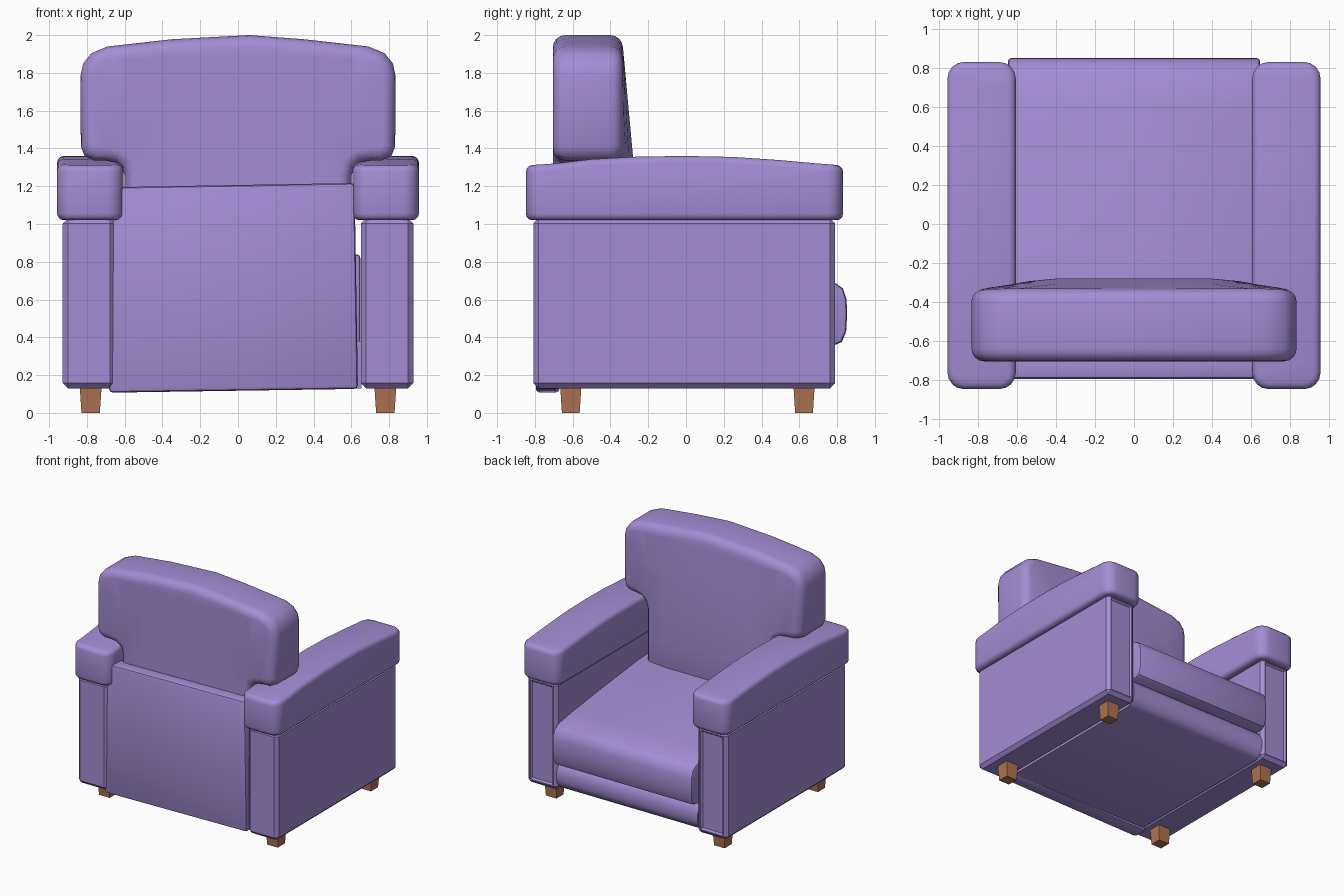
import bpy, bmesh, math
from mathutils import Vector

if "Cube" in bpy.data.objects:
    bpy.data.objects.remove(bpy.data.objects["Cube"])


def material(name, rgb):
    m = bpy.data.materials.new(name)
    m.diffuse_color = (*rgb, 1)
    m.use_nodes = True
    m.node_tree.nodes["Principled BSDF"].inputs["Base Color"].default_value = m.diffuse_color
    return m


LILAC = material("lilac fabric", (0.37, 0.265, 0.66))
WOOD = material("brown wood", (0.43, 0.17, 0.085))


def prism(pts, axis, lo, hi):
    """Extrude a 2D outline along x (points are y,z) or y (points are x,z)."""
    bm = bmesh.new()
    place = (lambda p, d: (d, p[0], p[1])) if axis == 'x' else (lambda p, d: (p[0], d, p[1]))
    a = [bm.verts.new(place(p, lo)) for p in pts]
    b = [bm.verts.new(place(p, hi)) for p in pts]
    n = len(pts)
    bm.faces.new(a)
    bm.faces.new(b[::-1])
    for i in range(n):
        bm.faces.new((a[i], b[i], b[(i + 1) % n], a[(i + 1) % n]))
    bmesh.ops.recalc_face_normals(bm, faces=bm.faces[:])
    return bm


def box(x0, x1, y0, y1, z0, z1):
    return prism([(x0, z0), (x1, z0), (x1, z1), (x0, z1)], 'y', y0, y1)


def round_edges(bm, width, segments, test=None, angle=50):
    bm.normal_update()
    edges = [e for e in bm.edges if e.calc_face_angle(0) > math.radians(angle)
             and (test is None or test(e))]
    bmesh.ops.bevel(bm, geom=edges, offset=width, segments=segments, profile=0.5,
                    affect='EDGES', clamp_overlap=False)
    bm.normal_update()


def finish(bm, name, mat, smooth=40):
    bmesh.ops.recalc_face_normals(bm, faces=bm.faces[:])
    me = bpy.data.meshes.new(name)
    bm.to_mesh(me)
    bm.free()
    me.materials.append(mat)
    ob = bpy.data.objects.new(name, me)
    bpy.context.collection.objects.link(ob)
    if smooth:
        bpy.ops.object.select_all(action='DESELECT')
        ob.select_set(True)
        bpy.context.view_layer.objects.active = ob
        bpy.ops.object.shade_smooth_by_angle(angle=math.radians(smooth))
    return ob


def flip(bm, side):
    if side < 0:
        bmesh.ops.scale(bm, vec=(-1, 1, 1), verts=bm.verts[:])


for side, word in ((1, "right"), (-1, "left")):
    # arm body with a recessed panel on the seat end
    bm = box(0.65, 0.928, -0.808, 0.79, 0.13, 1.03)
    round_edges(bm, 0.028, 1)
    end = max((f for f in bm.faces if f.normal.y > 0.99), key=lambda f: f.calc_area())
    bmesh.ops.inset_individual(bm, faces=[end], thickness=0.012)
    bmesh.ops.inset_individual(bm, faces=[end], thickness=0.016, depth=-0.016)
    bmesh.ops.inset_individual(bm, faces=[end], thickness=0.012)
    flip(bm, side)
    finish(bm, word + "_arm_body", LILAC, 25)

    # padded arm rest with an arched top
    bm = prism([(-0.848, 1.02), (0.832, 1.02), (0.832, 1.31), (0.7, 1.32), (0.5, 1.338),
                (0.25, 1.355), (0, 1.36), (-0.25, 1.357), (-0.5, 1.343), (-0.7, 1.32),
                (-0.848, 1.31)], 'x', 0.607, 0.958)
    round_edges(bm, 0.085, 4, lambda e: abs(e.verts[0].co.z - e.verts[1].co.z) > 0.2)
    round_edges(bm, 0.035, 3)
    flip(bm, side)
    finish(bm, word + "_arm_pad", LILAC)

    # tapered legs
    for y, place in ((-0.61, "back"), (0.625, "front")):
        bm = box(0.722, 0.838, y - 0.056, y + 0.056, 0, 0.14)
        for v in bm.verts:
            if v.co.z < 0.01:
                v.co.x = 0.78 + (v.co.x - 0.78) * 0.84
                v.co.y = y + (v.co.y - y) * 0.84
        flip(bm, side)
        finish(bm, f"{place}_{word}_leg", WOOD, 0)

# base with rounded front rail
bm = prism([(-0.7, 0.13), (0.71, 0.13), (0.755, 0.155), (0.78, 0.21), (0.78, 0.28),
            (0.76, 0.335), (0.71, 0.38), (-0.7, 0.38)], 'x', -0.655, 0.655)
finish(bm, "base_rail", LILAC)

# seat cushion, rising towards the back
bm = prism([(-0.6, 0.36), (0.79, 0.36), (0.825, 0.375), (0.848, 0.43), (0.853, 0.52),
            (0.85, 0.6), (0.83, 0.66), (0.78, 0.695), (0.6, 0.725), (0.2, 0.775),
            (-0.3, 0.83), (-0.6, 0.84)], 'x', -0.648, 0.648)
round_edges(bm, 0.02, 2)
finish(bm, "seat_cushion", LILAC)

# back panel, slightly skewed
bm = prism([(-0.683, 0.107), (0.635, 0.127), (0.617, 1.217), (-0.66, 1.195)],
           'y', -0.795, -0.67)
round_edges(bm, 0.02, 2)
finish(bm, "back_panel", LILAC)

# back cushion: arched T-shaped outline
half = [(0.6, 0.72), (0.6, 1.255), (0.615, 1.3), (0.65, 1.328), (0.7, 1.335), (0.765, 1.337),
        (0.812, 1.36), (0.832, 1.41), (0.835, 1.78), (0.82, 1.85), (0.775, 1.905),
        (0.69, 1.94), (0.35, 1.978)]
outline = half + [(0.06, 2.0)] + [(-x, z) for x, z in reversed(half)]
bm = prism(outline, 'y', -0.705, -0.335)
round_edges(bm, 0.065, 4, lambda e: abs(e.verts[0].co.y - e.verts[1].co.y) < 0.01)
for co, no in [((x, 0, 0), (1, 0, 0)) for x in (-0.59, -0.4, 0, 0.4, 0.59)] + \
              [((0, 0, z), (0, 0, 1)) for z in (1.05, 1.36, 1.65, 1.88)]:
    bmesh.ops.bisect_plane(bm, geom=bm.verts[:] + bm.edges[:] + bm.faces[:],
                           plane_co=Vector(co), plane_no=Vector(no), dist=0.0001)
# the front swells forward in the middle and towards the seat
for v in bm.verts:
    if v.co.y > -0.42:
        across = min(1, max(0, (0.8 - abs(v.co.x)) / 0.35))
        down = min(1, max(0, (1.95 - v.co.z) / 0.6))
        v.co.y += 0.055 * across * down * (v.co.y + 0.42) / 0.085
bmesh.ops.triangulate(bm, faces=[f for f in bm.faces if len(f.verts) > 4])
finish(bm, "back_cushion", LILAC, 50)
